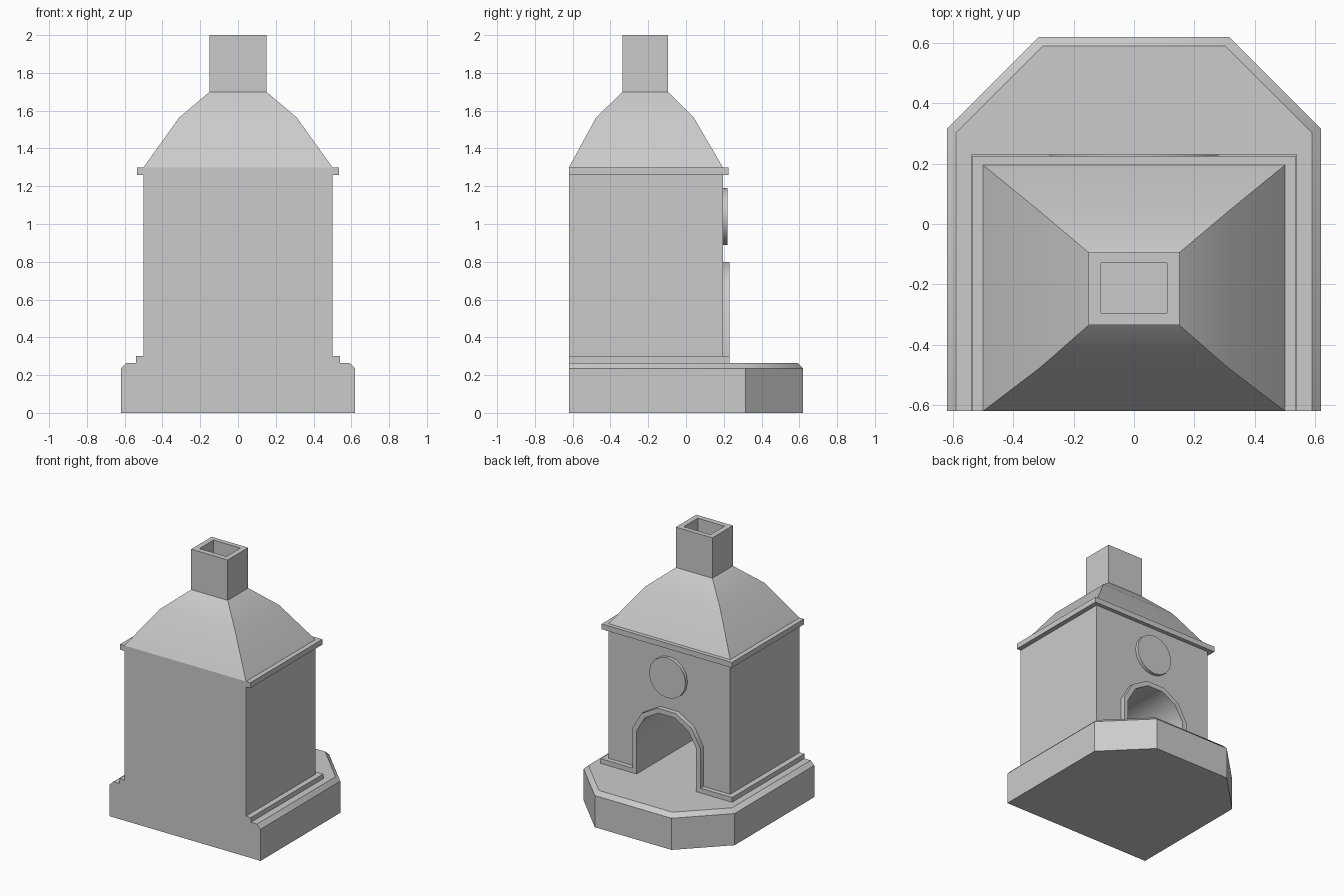
import bpy, bmesh, math
from math import cos, sin, radians

if "Cube" in bpy.data.objects:
    bpy.data.objects.remove(bpy.data.objects["Cube"])


def loft(name, rings):
    """Skin a stack of equal-length rings and cap both ends."""
    bm = bmesh.new()
    vs = [[bm.verts.new(p) for p in r] for r in rings]
    n = len(rings[0])
    for a, b in zip(vs, vs[1:]):
        for i in range(n):
            j = (i + 1) % n
            bm.faces.new((a[i], a[j], b[j], b[i]))
    bm.faces.new(vs[0][::-1])
    bm.faces.new(vs[-1])
    bmesh.ops.recalc_face_normals(bm, faces=bm.faces)
    me = bpy.data.meshes.new(name)
    bm.to_mesh(me)
    bm.free()
    ob = bpy.data.objects.new(name, me)
    bpy.context.collection.objects.link(ob)
    smooth(ob)
    return ob


def smooth(ob):
    ob.data.shade_smooth()
    ob.data.set_sharp_from_angle(angle=radians(35))


def prism_y(name, pts, y0, y1):
    return loft(name, [[(x, y, z) for x, z in pts] for y in (y0, y1)])


def prism_z(name, pts, z0, z1):
    return loft(name, [[(x, y, z) for x, y in pts] for z in (z0, z1)])


def rect(hx, y0, y1, z):
    return [(-hx, y0, z), (hx, y0, z), (hx, y1, z), (-hx, y1, z)]


def arch(half, foot):
    """Faceted arch from the left foot over to the right foot."""
    r = half / cos(radians(15))
    curve = [(r * cos(radians(a)), 0.52 + r * sin(radians(a)))
             for a in range(165, 14, -30)]
    return [(-half, foot)] + curve + [(half, foot)]


FRONT, WALL, TRIM = -0.62, 0.195, 0.23


# Hearth slab with clipped corners and chamfered top
def slab(w, c, z):
    return [(-w, FRONT, z), (w, FRONT, z), (w, c, z), (c, w, z), (-c, w, z), (-w, c, z)]


loft("hearth_slab", [slab(0.62, 0.315, 0), slab(0.62, 0.315, 0.235), slab(0.59, 0.302, 0.265)])

# Main body with the arched firebox cut into it
body = loft("body", [rect(0.5, FRONT, WALL, z) for z in (0.265, 1.3)])
cutter = prism_y("firebox_cutter", arch(0.245, 0.1), -0.57, 0.4)
cutter.hide_render = True
mod = body.modifiers.new("firebox", 'BOOLEAN')
mod.operation = 'DIFFERENCE'
mod.solver = 'EXACT'
mod.object = cutter
bpy.context.view_layer.objects.active = body
bpy.ops.object.modifier_apply(modifier=mod.name)
bpy.data.objects.remove(cutter)
smooth(body)

# Skirting and arch surround in one moulding
outline = [(-0.54, 0.265)] + arch(0.245, 0.265) + [(0.54, 0.265), (0.54, 0.3)]
outline += arch(0.28, 0.3)[::-1] + [(-0.54, 0.3)]
prism_y("arch_surround", outline, WALL, TRIM)
for s, side in ((-1, "left"), (1, "right")):
    prism_y(side + "_skirting",
            [(s * 0.5, 0.265), (s * 0.54, 0.265), (s * 0.54, 0.3), (s * 0.5, 0.3)], FRONT, WALL)

# Cornice around three sides
prism_z("cornice", [(-0.535, FRONT), (-0.5, FRONT), (-0.5, WALL), (0.5, WALL), (0.5, FRONT),
                    (0.535, FRONT), (0.535, TRIM - 0.005), (-0.535, TRIM - 0.005)], 1.26, 1.3)

# Round plaque above the arch
prism_y("round_plaque", [(0.15 * cos(math.tau * i / 16), 1.04 + 0.15 * sin(math.tau * i / 16))
                         for i in range(16)], WALL - 0.01, 0.22)

# Curved hood and hollow chimney
loft("hood", [rect(0.5, FRONT, WALL, 1.3), rect(0.31, -0.475, 0.04, 1.565),
              rect(0.15, -0.335, -0.095, 1.7)])
loft("chimney", [rect(0.15, -0.335, -0.095, 1.69), rect(0.15, -0.335, -0.095, 2.0),
                 rect(0.11, -0.295, -0.13, 2.0), rect(0.11, -0.295, -0.13, 1.72)])
